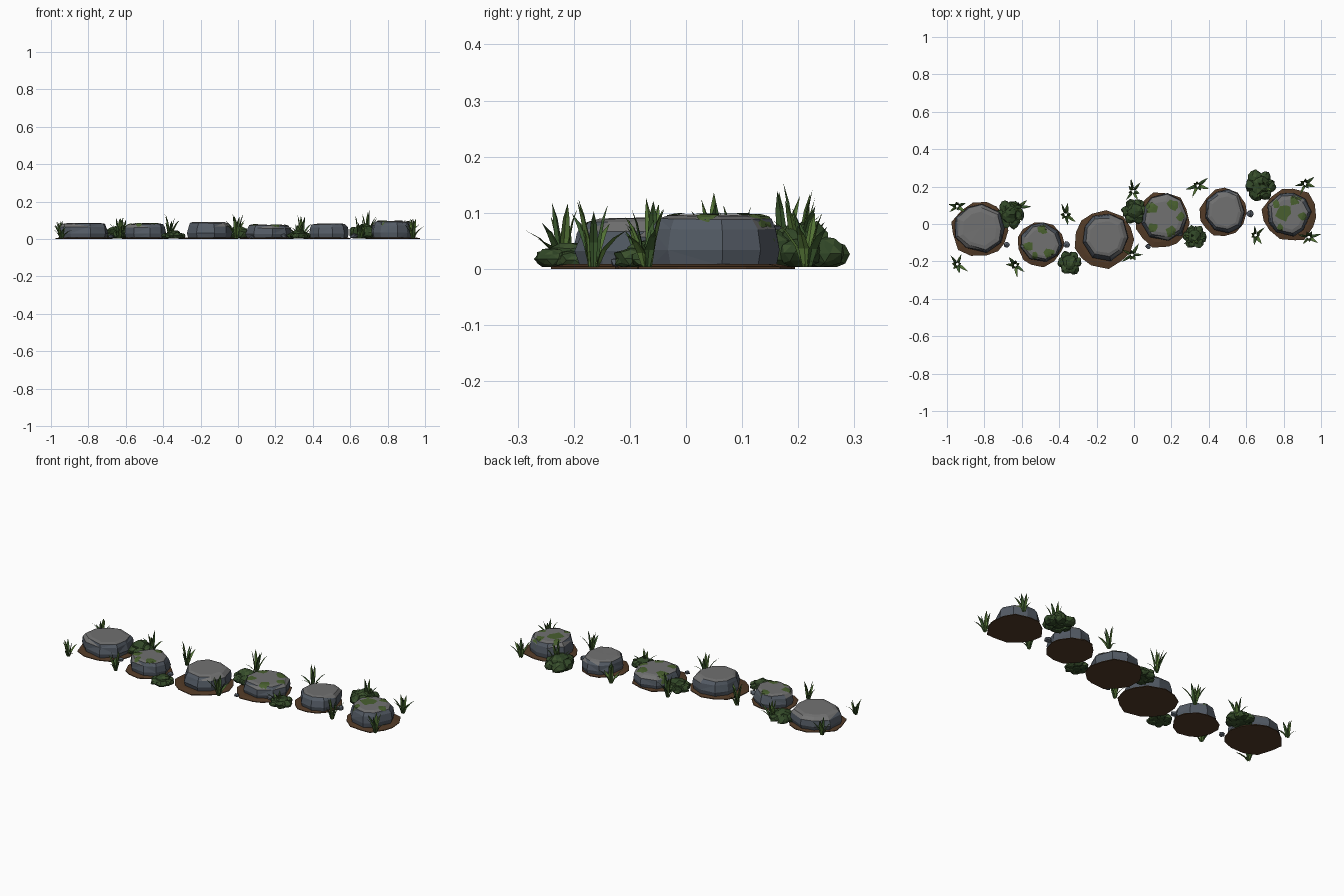
import bpy, bmesh, math, random
from mathutils import Vector
from mathutils.bvhtree import BVHTree

if "Cube" in bpy.data.objects:
    bpy.data.objects.remove(bpy.data.objects["Cube"])

random.seed(7)
TAU = math.tau


def material(name, rgb):
    m = bpy.data.materials.new(name)
    m.diffuse_color = (*rgb, 1)
    m.use_nodes = True
    m.node_tree.nodes["Principled BSDF"].inputs["Base Color"].default_value = m.diffuse_color
    return m


SIDE = material("blue grey stone", (0.088, 0.105, 0.130))
TOP = material("worn light stone", (0.165, 0.165, 0.165))
SOIL = material("brown soil", (0.085, 0.043, 0.020))
MOSS = material("moss green", (0.065, 0.115, 0.028))
BUSH = material("dark leaf green", (0.030, 0.062, 0.020))
LEAF = material("mid leaf green", (0.045, 0.085, 0.027))
GRASS = material("grass green", (0.085, 0.170, 0.035))
DEEP = material("deep grass green", (0.045, 0.105, 0.028))


def finish(bm, name, mats):
    me = bpy.data.meshes.new(name)
    bm.to_mesh(me)
    bm.free()
    for m in mats:
        me.materials.append(m)
    ob = bpy.data.objects.new(name, me)
    bpy.context.collection.objects.link(ob)
    return ob


def loft(bm, rings):
    """Bridge equal rings of points and cap both ends; returns the top cap."""
    vs = [[bm.verts.new(p) for p in r] for r in rings]
    n = len(vs[0])
    for a, b in zip(vs, vs[1:]):
        for i in range(n):
            bm.faces.new((a[i], a[(i + 1) % n], b[(i + 1) % n], b[i]))
    bm.faces.new(vs[0][::-1])
    return bm.faces.new(vs[-1])


def outline(n, jitter):
    """Irregular unit outline."""
    return [(TAU * (i + random.uniform(-.2, .2)) / n, random.uniform(1 - jitter, 1 + jitter * .4))
            for i in range(n)]


def soil(x, y, rx, ry):
    bm = bmesh.new()
    o = outline(13, .09)
    ring = lambda s, z: [(x + rx * s * r * math.cos(a), y + ry * s * r * math.sin(a), z) for a, r in o]
    loft(bm, [ring(1, 0), ring(1, .004), ring(.8, .009)])
    finish(bm, "soil_bed", [SOIL])


def stone(x, y, rx, ry, h):
    bm = bmesh.new()
    o = outline(9, .08)
    tilt = random.uniform(0, TAU)

    def ring(s, z, wob):
        pts = []
        for a, r in o:
            k = s * r * random.uniform(1 - wob, 1 + wob)
            pts.append((x + rx * k * math.cos(a), y + ry * k * math.sin(a),
                        z * h * (1 + .5 * wob * math.cos(a - tilt))))
        return pts

    cap = loft(bm, [ring(.96, .05, 0), ring(1.02, .35, .02), ring(.97, .74, .05),
                    ring(.86, .93, .05), ring(.70, .985, .03)])
    bmesh.ops.poke(bm, faces=[cap])
    bmesh.ops.triangulate(bm, faces=[f for f in bm.faces if len(f.verts) == 4 and random.random() < .5])
    bm.normal_update()
    # worn colour on the faces that look up
    for f in bm.faces:
        f.material_index = int(f.normal.z > .62)
    tree = BVHTree.FromBMesh(bm)
    finish(bm, "stepping_stone", [SIDE, TOP])
    return tree


def moss(tree, x, y, r):
    """Thin irregular patch draped over a stone."""
    bm = bmesh.new()
    o = outline(9, .35)

    def drop(k, a, rr):
        p = Vector((x + r * k * rr * math.cos(a), y + r * k * rr * math.sin(a), 1))
        hit = tree.ray_cast(p, Vector((0, 0, -1)))[0]
        return bm.verts.new(hit + Vector((0, 0, .003))) if hit else None

    c = drop(0, 0, 1)
    rings = [[drop(k, a, rr) for a, rr in o] for k in (.35, .7, 1)]
    for i in range(9):
        j = (i + 1) % 9
        quads = [(c, rings[0][i], rings[0][j])]
        quads += [(p[i], q[i], q[j], p[j]) for p, q in zip(rings, rings[1:])]
        for q in quads:
            if all(q):
                bm.faces.new(q)
    finish(bm, "moss_patch", [MOSS])


def bush(x, y, r, h):
    """Cluster of jagged leafy lumps."""
    bm = bmesh.new()
    lumps = [(0, 0, .62, h)] + [(.58 * math.cos(TAU * i / 6), .58 * math.sin(TAU * i / 6),
                                 random.uniform(.38, .48), h * random.uniform(.6, .8)) for i in range(6)]
    for lx, ly, s, top in lumps:
        vs = bmesh.ops.create_icosphere(bm, subdivisions=2, radius=1)["verts"]
        for v in vs:
            d = v.co * random.uniform(.8, 1.15)
            v.co = (x + r * (lx + s * d.x), y + r * (ly + s * d.y),
                    max(.003, top * (.47 + .5 * d.z)))
    for f in bm.faces:
        f.material_index = int(random.random() < .3)
    finish(bm, "bush", [BUSH, LEAF])


def tuft(x, y, h, spread, n=7):
    """Fan of curved, keeled grass blades."""
    bm = bmesh.new()
    turn = random.uniform(0, TAU)
    for i in range(n):
        a = turn + TAU * (i + random.uniform(-.25, .25)) / n
        out = Vector((math.cos(a), math.sin(a), 0))
        side = Vector((-out.y, out.x, 0))
        inner = i % 3 == 0
        reach = spread * (random.uniform(.25, .5) if inner else random.uniform(.75, 1.1))
        top = h * (random.uniform(.85, 1) if inner else random.uniform(.45, .8))
        w = random.uniform(.007, .011)
        rows = []
        for t, k in ((0, .5), (.35, 1), (.7, .7)):
            p = Vector((x, y, .003)) + out * (.008 + reach * t ** 1.5) + Vector((0, 0, top * t ** .8))
            rows.append([bm.verts.new(q) for q in (p - side * w * k, p - out * w * k * .4, p + side * w * k)])
        tip = bm.verts.new(Vector((x, y, top)) + out * (.008 + reach))
        faces = []
        for p, q in zip(rows, rows[1:]):
            faces += [bm.faces.new((p[s], p[s + 1], q[s + 1], q[s])) for s in (0, 1)]
        faces += [bm.faces.new((rows[-1][s], rows[-1][s + 1], tip)) for s in (0, 1)]
        for f in faces:
            f.material_index = i % 2
    finish(bm, "grass_tuft", [GRASS, DEEP])


def pebble(x, y, r):
    bm = bmesh.new()
    for v in bmesh.ops.create_icosphere(bm, subdivisions=1, radius=r)["verts"]:
        v.co = v.co * random.uniform(.85, 1.1)
        v.co = (v.co.x + x, v.co.y + y, max(.002, v.co.z * .75 + r * .7))
    finish(bm, "pebble", [SIDE])


# soil beds: x, y, rx, ry
for s in ((-.82, -.03, .16, .155), (-.50, -.105, .128, .125), (-.16, -.08, .16, .157),
          (.155, .02, .148, .155), (.48, .06, .130, .135), (.835, .05, .150, .150)):
    soil(*s)

# stones: x, y, rx, ry, height
stones = [stone(*s) for s in ((-.825, -.025, .138, .128, .086), (-.497, -.10, .110, .107, .083),
                              (-.155, -.07, .126, .134, .092), (.16, .035, .124, .126, .077),
                              (.487, .068, .106, .124, .083), (.828, .05, .118, .120, .097))]

# moss patches: stone index, x, y, radius
for i, x, y, r in ((1, -.57, -.12, .030), (1, -.49, -.03, .028), (1, -.45, -.16, .034),
                   (1, -.53, -.17, .020), (3, .09, .09, .036), (3, .21, .10, .034),
                   (3, .10, -.02, .030), (3, .20, -.04, .036), (3, .25, .04, .024),
                   (5, .80, .06, .044), (5, .86, .13, .034), (5, .78, -.02, .022),
                   (5, .90, .04, .026), (5, .76, .11, .024)):
    moss(stones[i], x, y, r)

# bushes: x, y, radius, height
for b in ((-.665, .05, .078, .065), (-.345, -.205, .066, .052), (.005, .07, .070, .075),
          (.325, -.068, .064, .055), (.675, .205, .084, .090)):
    bush(*b)

# grass tufts: x, y, height, spread
for t in ((-.945, .095, .10, .050), (-.945, -.215, .10, .055), (-.635, -.22, .12, .055),
          (-.615, .09, .12, .060), (-.365, .05, .14, .055), (-.005, .175, .14, .060),
          (-.01, -.165, .13, .060), (.34, .205, .13, .060), (.32, -.08, .09, .060),
          (.65, -.06, .13, .055), (.69, .20, .155, .060), (.915, .215, .11, .055),
          (.935, -.07, .12, .055)):
    tuft(*t)

# pebbles: x, y, radius
for p in ((-.68, -.11, .018), (-.36, -.11, .020), (.075, -.12, .016),
          (.245, -.05, .020), (.62, .055, .022)):
    pebble(*p)
